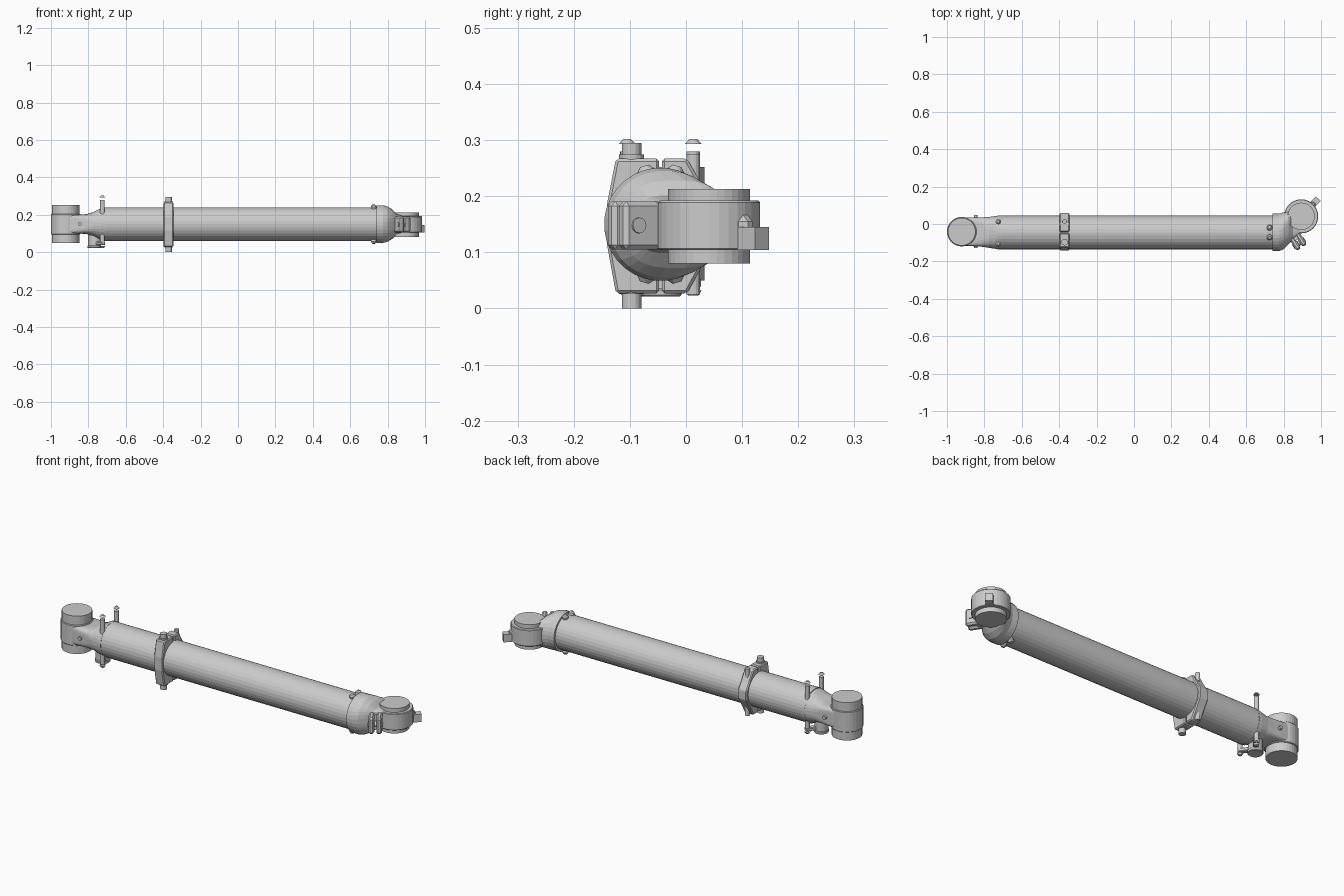
import bpy, bmesh, math
from mathutils import Matrix, Vector

if "Cube" in bpy.data.objects:
    bpy.data.objects.remove(bpy.data.objects["Cube"])

AX_Y, AX_Z = -0.045, 0.15   # axis of the main tube


def finish(bm, name, bevel=0.0):
    bmesh.ops.recalc_face_normals(bm, faces=bm.faces)
    me = bpy.data.meshes.new(name)
    bm.to_mesh(me)
    bm.free()
    ob = bpy.data.objects.new(name, me)
    bpy.context.collection.objects.link(ob)
    if bevel:
        m = ob.modifiers.new("Bevel", 'BEVEL')
        m.width, m.segments, m.limit_method = bevel, 1, 'ANGLE'
    return ob


def cyl(name, a, b, r, r2=None, n=32, bevel=0.0):
    """Cylinder or cone between two points."""
    a, b = Vector(a), Vector(b)
    bm = bmesh.new()
    rot = (b - a).to_track_quat('Z', 'Y').to_matrix().to_4x4()
    bmesh.ops.create_cone(bm, cap_ends=True, segments=n, radius1=r,
                          radius2=r if r2 is None else r2, depth=(b - a).length,
                          matrix=Matrix.Translation((a + b) / 2) @ rot)
    return finish(bm, name, bevel)


def box(name, centre, size, angle=0.0, bevel=0.0):
    bm = bmesh.new()
    bmesh.ops.create_cube(bm, size=1, matrix=Matrix.Translation(centre)
                          @ Matrix.Rotation(angle, 4, 'Z') @ Matrix.Diagonal((*size, 1)))
    return finish(bm, name, bevel)


def loft(name, rings, n=32):
    """Skin superellipse sections (x, y, half_y, half_z, exponent)."""
    bm = bmesh.new()
    loops = []
    for x, y, ry, rz, p in rings:
        loop = []
        for i in range(n):
            t = 2 * math.pi * (i + 0.5) / n
            c, s = math.cos(t), math.sin(t)
            loop.append(bm.verts.new((x, y + ry * math.copysign(abs(c) ** (2 / p), c),
                                      AX_Z + rz * math.copysign(abs(s) ** (2 / p), s))))
        loops.append(loop)
    for l0, l1 in zip(loops, loops[1:]):
        for i in range(n):
            j = (i + 1) % n
            bm.faces.new((l0[i], l0[j], l1[j], l1[i]))
    bm.faces.new(loops[0])
    bm.faces.new(loops[-1])
    return finish(bm, name)


def plate(name, pts, x0, x1, bevel=0.0):
    """Extrude a (y, z) outline along x."""
    bm = bmesh.new()
    f = bm.faces.new([bm.verts.new((x0, y, z)) for y, z in pts])
    ext = bmesh.ops.extrude_face_region(bm, geom=[f])
    vs = [v for v in ext['geom'] if isinstance(v, bmesh.types.BMVert)]
    bmesh.ops.translate(bm, verts=vs, vec=(x1 - x0, 0, 0))
    return finish(bm, name, bevel)


# Main tube
cyl("main_tube", (-0.73, AX_Y, AX_Z), (0.75, AX_Y, AX_Z), 0.09)

# Left fitting: round neck flattening into the pivot housing
loft("left_neck", [(-0.715, AX_Y, 0.091, 0.091, 2), (-0.74, AX_Y, 0.088, 0.082, 2.2),
                   (-0.775, AX_Y, 0.083, 0.064, 2.6), (-0.81, -0.043, 0.079, 0.053, 4),
                   (-0.86, -0.042, 0.077, 0.05, 7), (-0.92, -0.041, 0.074, 0.05, 9)])
cyl("left_pivot_housing", (-0.921, -0.041, 0.095), (-0.921, -0.041, 0.205), 0.079, bevel=0.003)
cyl("left_pivot_pin", (-0.921, -0.041, 0.05), (-0.921, -0.041, 0.252), 0.074)
for side in (-1, 1):
    cyl("left_side_screw", (-0.846, -0.041 + side * 0.06, AX_Z),
        (-0.846, -0.041 + side * 0.088, AX_Z), 0.01, n=12)

# Vertical guide bolts beside the left neck, with separate domed heads
for side in (-1, 1):
    y = -0.046 + side * 0.059
    cyl("guide_bolt", (-0.725, y, 0.042), (-0.725, y, 0.28), 0.0123, n=16)
    cyl("guide_bolt_top_head", (-0.725, y, 0.293), (-0.725, y, 0.302), 0.015, 0.007, n=16)
    cyl("guide_bolt_bottom_head", (-0.725, y, 0.032), (-0.725, y, 0.023), 0.015, 0.009, n=16)
    # Bracket arm from the knob to the bolt
    arm = Vector((0.04, side * 0.059, 0))
    box("knob_arm", Vector((-0.765, -0.046, 0.046)) + arm / 2, (arm.length + 0.02, 0.026, 0.018),
        math.atan2(arm.y, arm.x), 0.003)

# Round knob under the left neck
cyl("lower_knob", (-0.767, AX_Y, 0.03), (-0.767, AX_Y, 0.1), 0.034, bevel=0.003)
cyl("lower_knob_cap", (-0.767, AX_Y, 0.021), (-0.767, AX_Y, 0.036), 0.037, n=24, bevel=0.003)

# Two-piece clamp around the tube
plate("clamp_front_half", [(-0.048, 0.267), (-0.125, 0.267), (-0.141, 0.185), (-0.141, 0.115),
                           (-0.125, 0.027), (-0.048, 0.027)], -0.398, -0.346, 0.005)
plate("clamp_back_half", [(-0.043, 0.267), (0.002, 0.267), (0.034, 0.21), (0.058, 0.175),
                          (0.058, 0.125), (0.034, 0.085), (0.002, 0.027), (-0.043, 0.027)],
      -0.398, -0.346, 0.005)
cyl("clamp_bolt", (-0.371, -0.097, 0.0), (-0.371, -0.097, 0.295), 0.0175, n=16)
for s in (-1, 1):
    cyl("clamp_bolt_washer", (-0.371, -0.097, AX_Z + s * 0.115),
        (-0.371, -0.097, AX_Z + s * 0.124), 0.022, n=16)
    cyl("clamp_screw", (-0.371, 0.013, AX_Z + s * 0.08),
        (-0.371, 0.013, AX_Z + s * 0.125), 0.0123, n=16)

# Right fitting: collar narrowing and bending towards the ring
loft("right_collar", [(0.74, AX_Y, 0.101, 0.101, 2), (0.775, AX_Y, 0.101, 0.101, 2),
                      (0.80, -0.036, 0.099, 0.095, 2.2), (0.826, -0.018, 0.091, 0.078, 2.8),
                      (0.85, -0.002, 0.08, 0.052, 4.5), (0.885, 0.015, 0.07, 0.043, 8)])

# Small radial screws at the collar edge, top and bottom
for sy in (-1, 1):
    for sz in (-1, 1):
        d = Vector((0, sy * 0.27, sz * 0.963))
        p = Vector((0.725, AX_Y, AX_Z))
        cyl("collar_screw", p + d * 0.08, p + d * 0.1, 0.015, n=12)
        cyl("collar_screw_dome", p + d * 0.1, p + d * 0.108, 0.015, 0.008, n=12)

# Right pivot ring and pin
ring = Vector((0.894, 0.041, AX_Z))
up = Vector((0, 0, 1))
cyl("right_pivot_ring", ring - up * 0.046, ring + up * 0.042, 0.091, bevel=0.003)
cyl("right_pivot_pin", ring - up * 0.07, ring + up * 0.063, 0.073)

# Outer lug on the ring
d = Vector((math.cos(math.radians(46)), math.sin(math.radians(46)), 0))
box("outer_lug", ring + d * 0.105 - up * 0.025, (0.052, 0.036, 0.041), math.radians(46))
box("outer_lug_root", ring + d * 0.082 - up * 0.013, (0.04, 0.036, 0.06), math.radians(46), 0.012)

# Split clamp ears on the ring with a cross bolt
ang = math.radians(-58)
along = Vector((math.cos(ang), math.sin(ang), 0))
across = Vector((-along.y, along.x, 0))
ear = Vector((0.876, -0.092, 0.148))
for s in (-1, 1):
    box("ring_ear", ear + across * s * 0.019, (0.08, 0.028, 0.086), ang, 0.008)
box("ring_ear_root", ear - along * 0.025, (0.03, 0.05, 0.08), ang)
cyl("ring_ear_bolt", ear + along * 0.012 - across * 0.037,
    ear + along * 0.012 + across * 0.037, 0.014, n=12)
